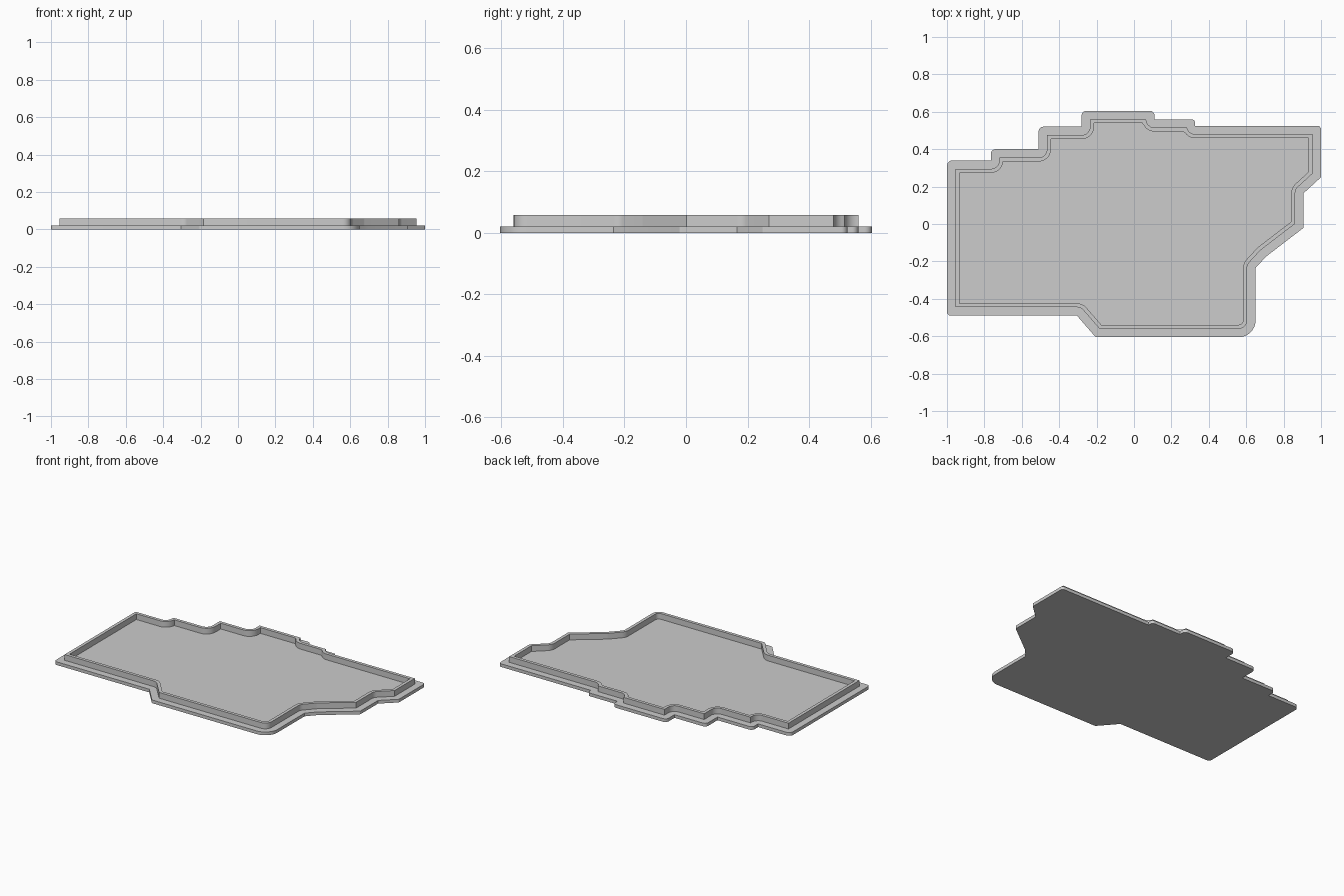
import bpy, bmesh, math
from mathutils import Vector
from mathutils.geometry import intersect_point_line

cube = bpy.data.objects.get("Cube")
if cube:
    bpy.data.objects.remove(cube, do_unlink=True)

BASE_H, WALL_H = 0.021, 0.059
WALL_OUT, WALL_IN = 0.045, 0.066

# Plan outline, counter-clockwise: x, y, corner radius
OUTLINE = [
    (-1, -.49, .02), (-.305, -.49, 0), (-.205, -.605, .02), (.65, -.605, .09),
    (.65, -.235, 0), (.705, -.175, 0), (.907, -.02, .01), (.907, .165, 0),
    (1, .25, .01), (1, .525, .02), (.327, .525, 0), (.327, .56, .02),
    (.11, .56, 0), (.11, .605, .025), (-.28, .605, .025), (-.28, .52, 0),
    (-.51, .52, .025), (-.51, .4, 0), (-.765, .4, .025), (-.765, .34, 0),
    (-1, .34, .03),
]


def rounded(points, smallest=0.0):
    """Round each corner whose radius exceeds the given size."""
    result = []
    for i, (x, y, r) in enumerate(points):
        p = Vector((x, y))
        if r <= smallest:
            result.append(p)
            continue
        a = (Vector(points[i - 1][:2]) - p).normalized()
        b = (Vector(points[(i + 1) % len(points)][:2]) - p).normalized()
        half = a.angle(b) / 2
        centre = p + (a + b).normalized() * r / math.sin(half)
        start = (p + a * r / math.tan(half) - centre).normalized()
        end = (p + b * r / math.tan(half) - centre).normalized()
        result += [centre + start.slerp(end, k / 8) * r for k in range(9)]
    return result


def edge_distance(p, loop):
    best = 9.0
    for i, b in enumerate(loop):
        a = loop[i - 1]
        near, t = intersect_point_line(p, a, b)
        near = Vector(near[:2])
        if t <= 0 or t >= 1:
            near = a if t <= 0 else b
        best = min(best, (p - near).length)
    return best


def inset(loop, d):
    """Offset inwards: sharp outer corners, round inner corners, trimmed loops."""
    result = []
    for i, p in enumerate(loop):
        e1 = (p - loop[i - 1]).normalized()
        e2 = (loop[(i + 1) % len(loop)] - p).normalized()
        n1, n2 = Vector((-e1.y, e1.x)), Vector((-e2.y, e2.x))
        if e1.cross(e2) < 0:
            corner = [p + n1.slerp(n2, k / 10) * d for k in range(11)]
        else:
            corner = [p + (n1 + n2) * d / (1 + n1.dot(n2))]
        for q in corner:
            clear = edge_distance(q, loop) > d - 0.0005
            if clear and (not result or (q - result[-1]).length > 0.0005):
                result.append(q)
    return result


def extruded(name, loops, z0, z1, material):
    """Fill the loops (later ones are holes) and raise them to a solid."""
    bm = bmesh.new()
    for loop in loops:
        verts = [bm.verts.new((p.x, p.y, z0)) for p in loop]
        for i, v in enumerate(verts):
            bm.edges.new((verts[i - 1], v))
    bmesh.ops.triangle_fill(bm, edges=bm.edges[:], use_beauty=True)
    raised = bmesh.ops.extrude_face_region(
        bm, geom=bm.faces[:], use_keep_orig=True)["geom"]
    top = [g for g in raised if isinstance(g, bmesh.types.BMVert)]
    bmesh.ops.translate(bm, verts=top, vec=(0, 0, z1 - z0))
    bmesh.ops.recalc_face_normals(bm, faces=bm.faces[:])
    mesh = bpy.data.meshes.new(name)
    bm.to_mesh(mesh)
    bm.free()
    mesh.materials.append(material)
    obj = bpy.data.objects.new(name, mesh)
    bpy.context.collection.objects.link(obj)
    bpy.ops.object.select_all(action="DESELECT")
    obj.select_set(True)
    bpy.context.view_layer.objects.active = obj
    bpy.ops.object.shade_smooth_by_angle(angle=math.radians(30))


grey = bpy.data.materials.new("light grey")
grey.use_nodes = True
grey.diffuse_color = (0.604, 0.604, 0.604, 1)
grey.node_tree.nodes["Principled BSDF"].inputs["Base Color"].default_value = grey.diffuse_color

# Flat base plate with softened corners
extruded("base_plate", [rounded(OUTLINE)], 0, BASE_H, grey)

# Raised wall following the edge of the plate
edge = rounded(OUTLINE, 0.05)
extruded("raised_wall", [inset(edge, WALL_OUT), inset(edge, WALL_IN)],
         BASE_H - 0.005, WALL_H, grey)
